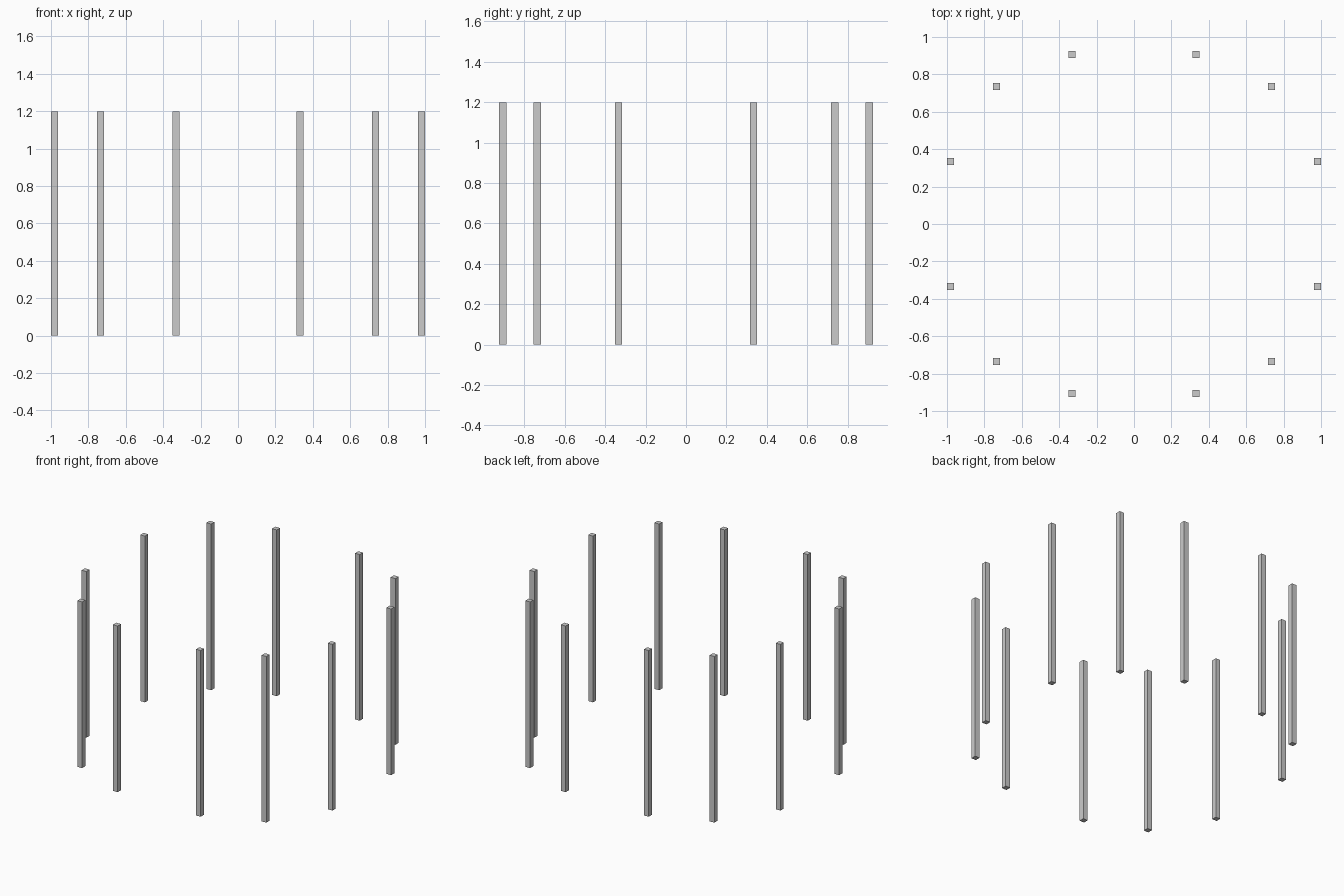
import bpy

if "Cube" in bpy.data.objects:
    bpy.data.objects.remove(bpy.data.objects["Cube"])

POST_WIDTH = 0.037
POST_HEIGHT = 1.198

# One quadrant of the ring of posts, mirrored to all four sides
QUADRANT = [(0.331, 0.906), (0.735, 0.735), (0.9815, 0.334)]


def add_post(name, x, y):
    bpy.ops.mesh.primitive_cube_add(size=1, location=(x, y, POST_HEIGHT / 2))
    post = bpy.context.object
    post.name = name
    post.scale = (POST_WIDTH, POST_WIDTH, POST_HEIGHT)
    bpy.ops.object.transform_apply(location=False, rotation=False, scale=True)


# Twelve square upright posts
for side_y, depth in ((-1, "front"), (1, "back")):
    for side_x, side in ((-1, "left"), (1, "right")):
        for i, (x, y) in enumerate(QUADRANT, 1):
            add_post(f"{depth}_{side}_post_{i}", side_x * x, side_y * y)
